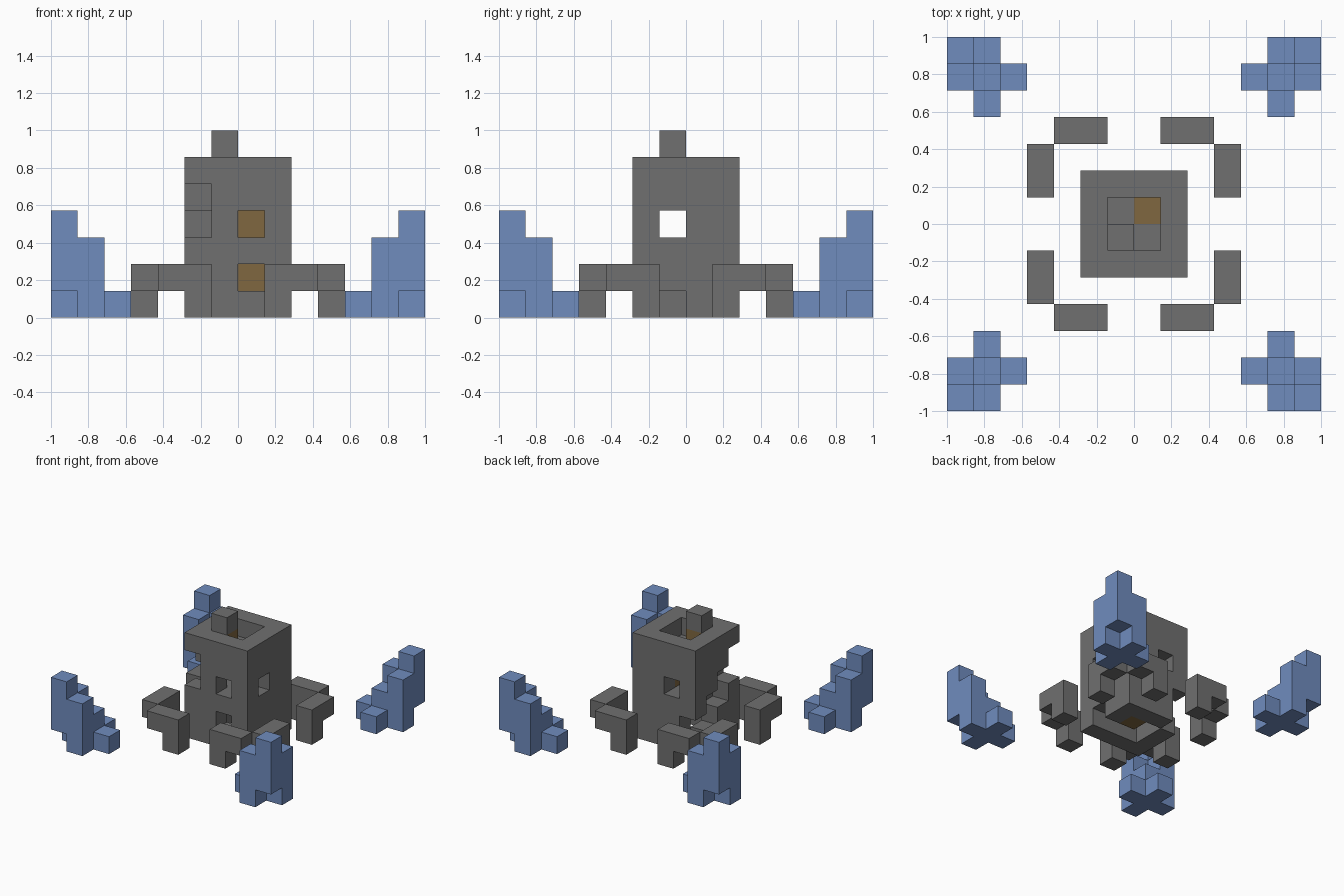
import bpy, bmesh
from mathutils import Vector

if "Cube" in bpy.data.objects:
    bpy.data.objects.remove(bpy.data.objects["Cube"], do_unlink=True)

U = 1 / 7  # edge length of one block


def material(name, rgb):
    m = bpy.data.materials.new(name)
    m.use_nodes = True
    m.diffuse_color = (*rgb, 1)
    m.node_tree.nodes["Principled BSDF"].inputs["Base Color"].default_value = (*rgb, 1)
    return m


stone = material("grey stone", (0.16, 0.16, 0.16))
blue = material("blue stone", (0.162, 0.262, 0.515))
wood = material("brown wood", (0.216, 0.136, 0.051))


def box(x, y, z):
    """Cells of a block; every argument is a (first, last) pair."""
    return {(i, j, k) for i in range(x[0], x[1] + 1)
            for j in range(y[0], y[1] + 1) for k in range(z[0], z[1] + 1)}


def build(name, cells, mat):
    """Outer skin of a set of block cells, with flat regions merged."""
    bm = bmesh.new()
    for c in cells:
        for axis in range(3):
            for sign in (-1, 1):
                n = [0, 0, 0]
                n[axis] = sign
                if tuple(a + b for a, b in zip(c, n)) in cells:
                    continue
                n = Vector(n)
                u = Vector((n.y, n.z, n.x))
                v = n.cross(u)
                mid = Vector(c) + Vector((0.5, 0.5, 0.5)) + n / 2
                ring = [(-1, -1), (1, -1), (1, 1), (-1, 1)]
                bm.faces.new([bm.verts.new((mid + u * a / 2 + v * b / 2) * U) for a, b in ring])
    bmesh.ops.remove_doubles(bm, verts=bm.verts, dist=0.001)
    bmesh.ops.dissolve_limit(bm, angle_limit=0.01, verts=bm.verts, edges=bm.edges)
    mesh = bpy.data.meshes.new(name)
    bm.to_mesh(mesh)
    bm.free()
    mesh.materials.append(mat)
    obj = bpy.data.objects.new(name, mesh)
    bpy.context.collection.objects.link(obj)


def mirrored(cells, sx, sy):
    return {(x if sx > 0 else -1 - x, y if sy > 0 else -1 - y, z) for x, y, z in cells}


# Hollow tower with an upper floor and a roof deck
tower = box((-2, 1), (-2, 1), (0, 5)) - box((-1, 0), (-1, 0), (0, 5))
tower |= box((-1, 0), (-1, 0), (2, 2)) | box((-1, 0), (-1, 0), (4, 4))
# Windows and door
tower -= {(0, -2, 1), (0, -2, 3), (1, -1, 3), (-1, 1, 3), (1, -1, 0)}
# Staircase cut into the side wall, two blocks of headroom per step
for step in range(4):
    tower -= box((-2, -2), (1 - step, 1 - step), (step, step + 1))
# Ladder shaft through the floors
ladder = box((0, 0), (0, 0), (0, 4))
build("tower", tower - ladder, stone)
build("ladder", ladder, wood)

# Roof post and its cap
build("roof_post", {(-1, -1, 5)}, wood)
build("post_cap", {(-1, -1, 6)}, stone)

# Four corners: a pair of low barriers and a stepped buttress each
barrier = box((1, 2), (3, 3), (1, 1)) | {(1, 3, 0)}
side_barrier = {(y, x, z) for x, y, z in barrier}
half = box((5, 5), (6, 6), (0, 2)) | {(5, 4, 0)}
buttress = half | {(y, x, z) for x, y, z in half}
buttress |= box((6, 6), (6, 6), (1, 3)) | box((5, 5), (5, 5), (0, 1))
for sy, end in ((-1, "front"), (1, "back")):
    for sx, side in ((-1, "right"), (1, "left")):
        tag = f"{end}_{side}"
        build(f"barrier_{tag}", mirrored(barrier, sx, sy), stone)
        build(f"side_barrier_{tag}", mirrored(side_barrier, sx, sy), stone)
        build(f"buttress_{tag}", mirrored(buttress, sx, sy), blue)
